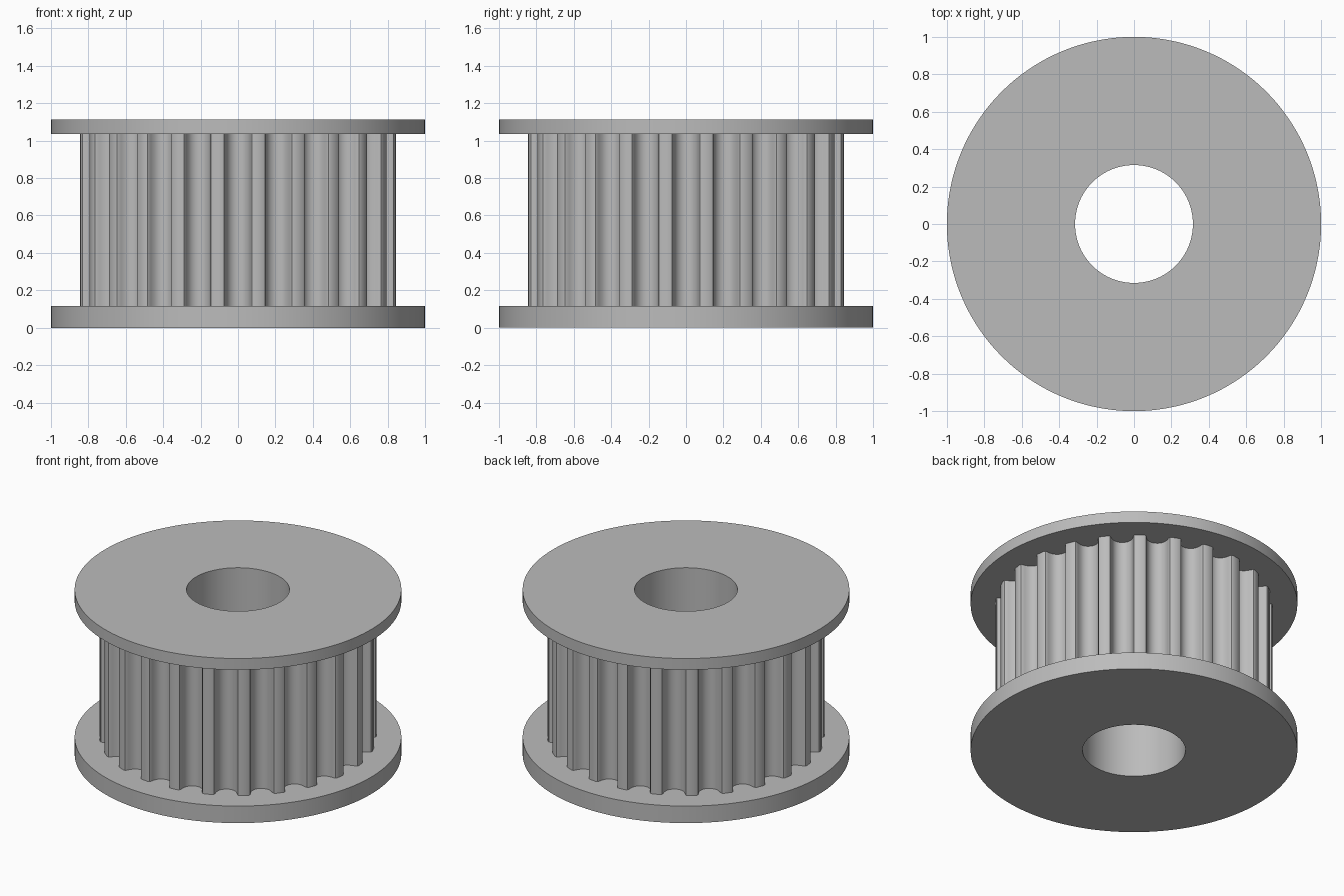
import bpy
import bmesh
from math import pi, sin, cos, hypot, atan2, radians

cube = bpy.data.objects.get("Cube")
if cube:
    bpy.data.objects.remove(cube)

TEETH = 24
R_TOOTH, R_FLANGE, R_BORE = 0.848, 1.0, 0.315
Z_LOW, Z_HIGH, Z_TOP = 0.115, 1.035, 1.112
ROUND = 144

steel = bpy.data.materials.new("grey metal")
steel.use_nodes = True
GREY = (0.5, 0.5, 0.5, 1)
steel.diffuse_color = GREY
steel.node_tree.nodes["Principled BSDF"].inputs["Base Color"].default_value = GREY

# Half of one belt groove: (sideways offset, depth), from mouth to floor
HALF_GROOVE = [(0.0857, 0), (0.0743, 0.0043), (0.0686, 0.015), (0.0663, 0.0273),
               (0.0627, 0.0393), (0.0579, 0.0508), (0.0518, 0.0619),
               (0.0411, 0.073), (0.0285, 0.0811), (0.0146, 0.086), (0, 0.0877)]


def circle(radius):
    return [(radius * cos(2 * pi * i / ROUND), radius * sin(2 * pi * i / ROUND))
            for i in range(ROUND)]


def toothed_outline():
    """Counter-clockwise outline with a groove centred on every tooth pitch."""
    mouth = (R_TOOTH ** 2 - HALF_GROOVE[0][0] ** 2) ** 0.5
    groove = [(-x, d) for x, d in HALF_GROOVE] + HALF_GROOVE[-2::-1]
    pts = []
    for i in range(TEETH):
        turn = 2 * pi * i / TEETH
        for x, d in groove:
            r, a = hypot(mouth - d, x), atan2(x, mouth - d) + turn
            pts.append((r * cos(a), r * sin(a)))
        # middle of the rounded land between two grooves
        a = turn + pi / TEETH
        pts.append((R_TOOTH * cos(a), R_TOOTH * sin(a)))
    return pts


def bored_part(name, outline, z0, z1, caps):
    """Extrude an outline with a round bore; caps close the two ends."""
    bm = bmesh.new()
    ends = []
    for z in (z0, z1):
        loops = []
        for pts in (outline, circle(R_BORE)):
            verts = [bm.verts.new((x, y, z)) for x, y in pts]
            loops.append(verts)
        ends.append(loops)
    for low, high in zip(*ends):
        n = len(low)
        for i in range(n):
            j = (i + 1) % n
            quad = (low[i], low[j], high[j], high[i])
            bm.faces.new(quad if low is ends[0][0] else quad[::-1])
    if caps:
        for k, (outer, inner) in enumerate(ends):
            for i in range(ROUND):
                j = (i + 1) % ROUND
                quad = (outer[i], outer[j], inner[j], inner[i])
                bm.faces.new(quad if k else quad[::-1])
    mesh = bpy.data.meshes.new(name)
    bm.to_mesh(mesh)
    bm.free()
    mesh.materials.append(steel)
    obj = bpy.data.objects.new(name, mesh)
    bpy.context.collection.objects.link(obj)
    bpy.ops.object.select_all(action='DESELECT')
    obj.select_set(True)
    bpy.context.view_layer.objects.active = obj
    bpy.ops.object.shade_smooth_by_angle(angle=radians(30))
    return obj


# Flanges, and the toothed drum whose ends are covered by them
bored_part("lower_flange", circle(R_FLANGE), 0, Z_LOW, True)
bored_part("toothed_drum", toothed_outline(), Z_LOW, Z_HIGH, False)
bored_part("upper_flange", circle(R_FLANGE), Z_HIGH, Z_TOP, True)
